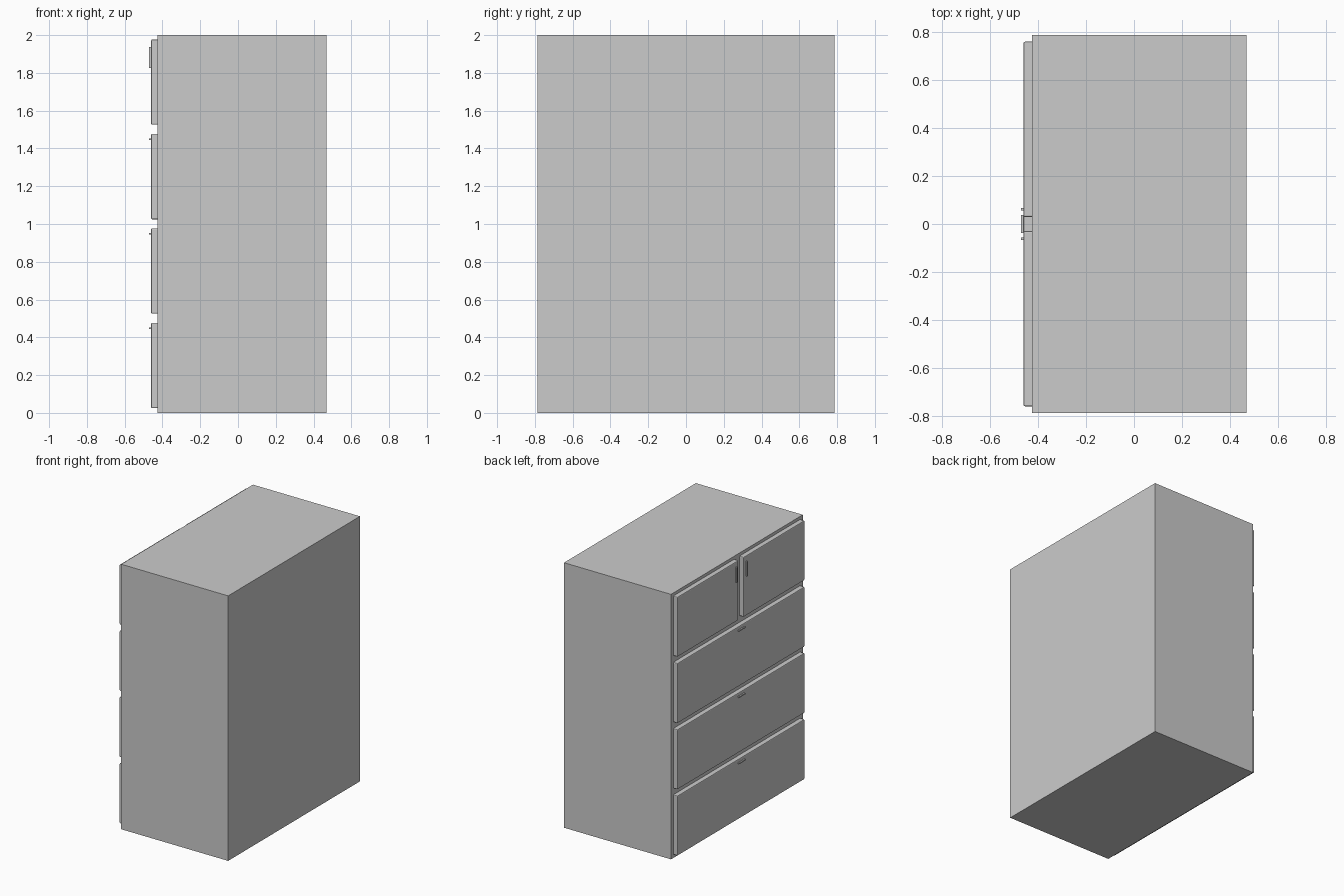
import bpy

if "Cube" in bpy.data.objects:
    bpy.data.objects.remove(bpy.data.objects["Cube"])

grey = bpy.data.materials.new("plain_grey")
grey.diffuse_color = (0.6, 0.6, 0.6, 1)
grey.use_nodes = True
grey.node_tree.nodes["Principled BSDF"].inputs["Base Color"].default_value = grey.diffuse_color


def box(name, lo, hi, bevel=0.0):
    """Axis-aligned box between two corners, with an optional chamfer."""
    bpy.ops.mesh.primitive_cube_add(size=1, location=[(a + b) / 2 for a, b in zip(lo, hi)])
    ob = bpy.context.object
    ob.name = name
    ob.scale = [b - a for a, b in zip(lo, hi)]
    bpy.ops.object.transform_apply(location=False, rotation=False, scale=True)
    ob.data.materials.append(grey)
    if bevel:
        mod = ob.modifiers.new("edge_bevel", 'BEVEL')
        mod.width = bevel
        mod.segments = 2
    return ob


BACK, FACE = 0.468, -0.425        # cabinet depth along x
FRONT, GRIP = -0.46, -0.47        # drawer face and handle face
HALF, EDGE, GAP = 0.786, 0.758, 0.03

# Cabinet body
box("cabinet_body", (FACE, -HALF, 0), (BACK, HALF, 2))

# Three wide drawers, each with a thin horizontal pull near its top
for i in range(3):
    z = 0.025 + 0.5 * i
    box(f"drawer_{i + 1}", (FRONT, -EDGE, z), (FACE + 0.006, EDGE, z + 0.452), 0.006)
    box(f"drawer_handle_{i + 1}", (GRIP, -0.037, z + 0.419), (FRONT + 0.002, 0.037, z + 0.428))

# Two small drawers on top, with vertical pulls beside the middle gap
for side, name in ((-1, "right"), (1, "left")):
    y0, y1 = sorted((side * GAP, side * EDGE))
    box(f"top_drawer_{name}", (FRONT, y0, 1.526), (FACE + 0.006, y1, 1.977), 0.006)
    h0, h1 = sorted((side * 0.057, side * 0.067))
    box(f"top_handle_{name}", (GRIP, h0, 1.825), (FRONT + 0.002, h1, 1.938))
